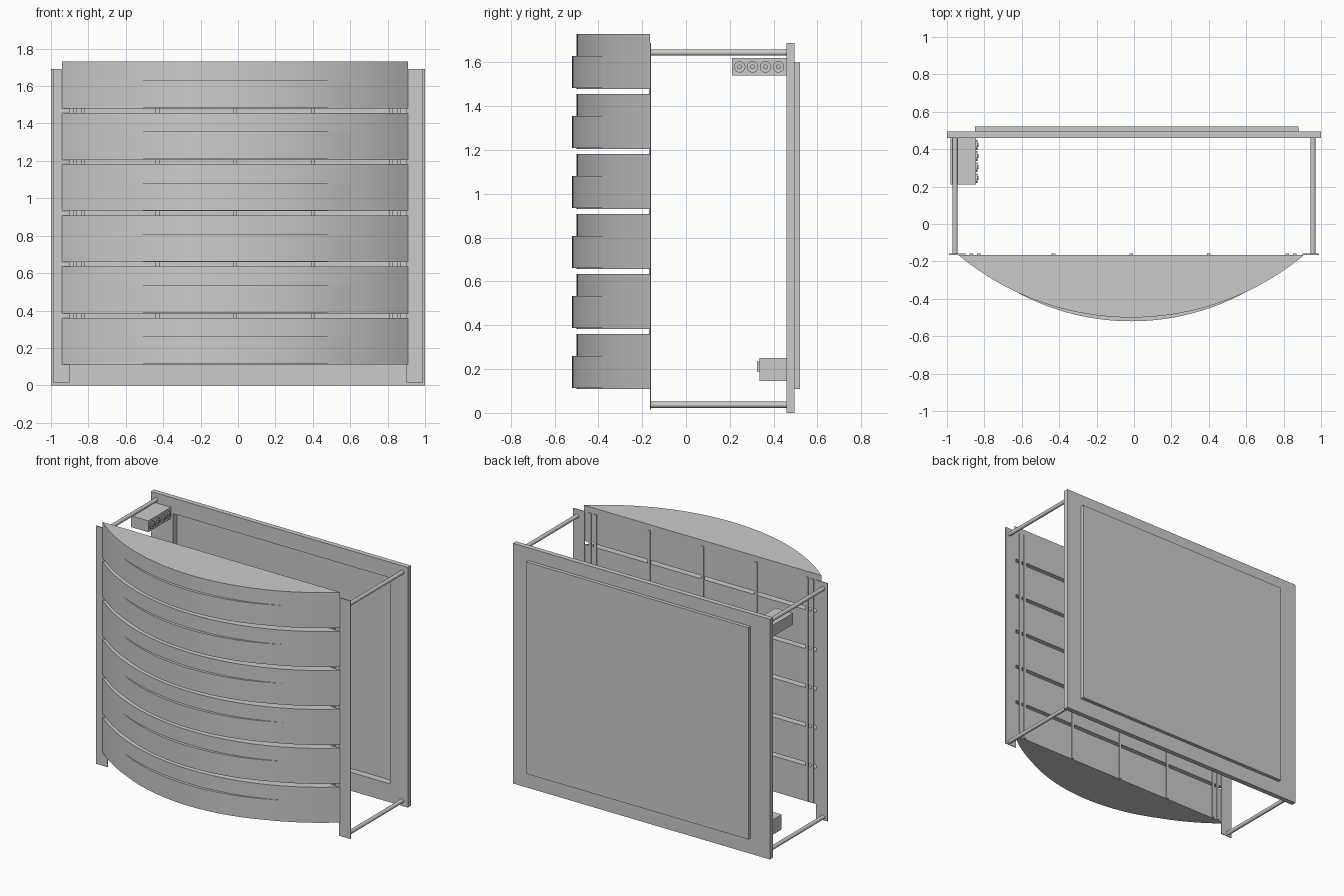
import bpy, bmesh, math

if "Cube" in bpy.data.objects:
    bpy.data.objects.remove(bpy.data.objects["Cube"])

CX = -0.015          # centre of the curved drawer stack
BACK_Y = -0.165      # flat rear face of the drawers


def finish(name, bm, smooth=True):
    bmesh.ops.recalc_face_normals(bm, faces=bm.faces)
    me = bpy.data.meshes.new(name)
    bm.to_mesh(me)
    bm.free()
    ob = bpy.data.objects.new(name, me)
    bpy.context.collection.objects.link(ob)
    if smooth:
        bpy.ops.object.select_all(action='DESELECT')
        ob.select_set(True)
        bpy.context.view_layer.objects.active = ob
        bpy.ops.object.shade_smooth_by_angle(angle=math.radians(30))
    return ob


def box(name, x0, x1, y0, y1, z0, z1):
    bm = bmesh.new()
    bmesh.ops.create_cube(bm, size=1)
    for v in bm.verts:
        v.co = ((x0 + x1) / 2 + v.co.x * (x1 - x0),
                (y0 + y1) / 2 + v.co.y * (y1 - y0),
                (z0 + z1) / 2 + v.co.z * (z1 - z0))
    return finish(name, bm, False)


def cylinder(name, center, radius, length, axis, sides=16):
    bpy.ops.mesh.primitive_cylinder_add(
        vertices=sides, radius=radius, depth=length, location=center,
        rotation=(math.pi / 2, 0, 0) if axis == 'y' else (0, math.pi / 2, 0))
    ob = bpy.context.object
    ob.name = name
    bpy.ops.object.shade_smooth_by_angle(angle=math.radians(40))
    return ob


def arc(half, y_end, y_mid, n):
    """Points of a bow from -half to +half, bulging towards -y."""
    sag = y_end - y_mid
    r = (half * half + sag * sag) / (2 * sag)
    a = math.asin(half / r)
    return [(CX + r * math.sin(t), y_mid + r - r * math.cos(t))
            for t in (-a + 2 * a * i / n for i in range(n + 1))]


def prism(name, outline, z0, z1):
    bm = bmesh.new()
    face = bm.faces.new([bm.verts.new((x, y, z0)) for x, y in outline])
    new = bmesh.ops.extrude_face_region(bm, geom=[face])
    for g in new['geom']:
        if isinstance(g, bmesh.types.BMVert):
            g.co.z = z1
    return finish(name, bm)


def frame(name, outer, inner, y0, y1):
    """Rectangular ring; outer and inner are (x0, x1, z0, z1)."""
    bm = bmesh.new()
    rings = []
    for (x0, x1, z0, z1), y in ((outer, y0), (outer, y1), (inner, y1), (inner, y0)):
        rings.append([bm.verts.new((x, y, z)) for x, z in
                      ((x0, z0), (x1, z0), (x1, z1), (x0, z1))])
    for k in range(4):
        a, b = rings[k], rings[(k + 1) % 4]
        for i in range(4):
            j = (i + 1) % 4
            bm.faces.new((a[i], a[j], b[j], b[i]))
    return finish(name, bm, False)


# Six stacked bow-front segments, each with a raised lower lip
for i in range(6):
    z = 0.11 + i * 0.274
    prism(f"bow_segment_{i + 1}", arc(0.925, BACK_Y, -0.50, 48), z, z + 0.25)
    lip = arc(0.65, -0.343, -0.52, 36)
    prism(f"segment_lip_{i + 1}", lip, z + 0.003, z + 0.15)

# Slim vertical bars tying the segments together at the rear
for i, x in enumerate((-0.87, -0.83, -0.43, -0.015, 0.40, 0.82, 0.86)):
    box(f"rear_bar_{i + 1}", x - 0.01, x + 0.01, BACK_Y - 0.003, BACK_Y + 0.006, 0.115, 1.69)

# Front upright plates and the rods that run to the rear frame
for side, s in (("left", -1), ("right", 1)):
    x0, x1 = sorted((s * 0.90, s * 0.99))
    box(f"{side}_upright", x0, x1, BACK_Y, BACK_Y + 0.006, 0.015, 1.69)
    for level, z in (("lower", 0.037), ("upper", 1.645)):
        cylinder(f"{side}_{level}_rod", (s * 0.957, 0.15, z), 0.014, 0.63, 'y')

# Rear frame with its shallow recessed panel
hole = (-0.83, 0.86, 0.13, 1.58)
panel = (-0.85, 0.88, 0.11, 1.60)
frame("rear_frame", (-1, 1, 0, 1.69), hole, 0.46, 0.495)
frame("rear_panel_rim", panel, hole, 0.495, 0.52)
box("rear_panel", hole[0], hole[1], 0.508, 0.52, hole[2], hole[3])

# Upper connector block with four round sockets
box("connector_block", -0.98, -0.845, 0.21, 0.46, 1.54, 1.62)
for i in range(4):
    y = 0.245 + i * 0.059
    cylinder(f"socket_{i + 1}", (-0.845, y, 1.58), 0.026, 0.014, 'x', 24)
    cylinder(f"socket_pin_{i + 1}", (-0.84, y, 1.58), 0.011, 0.018, 'x', 12)

# Lower junction box with a small front button
box("junction_box", -0.98, -0.87, 0.335, 0.46, 0.145, 0.25)
box("junction_button", -0.95, -0.90, 0.325, 0.336, 0.19, 0.235)
